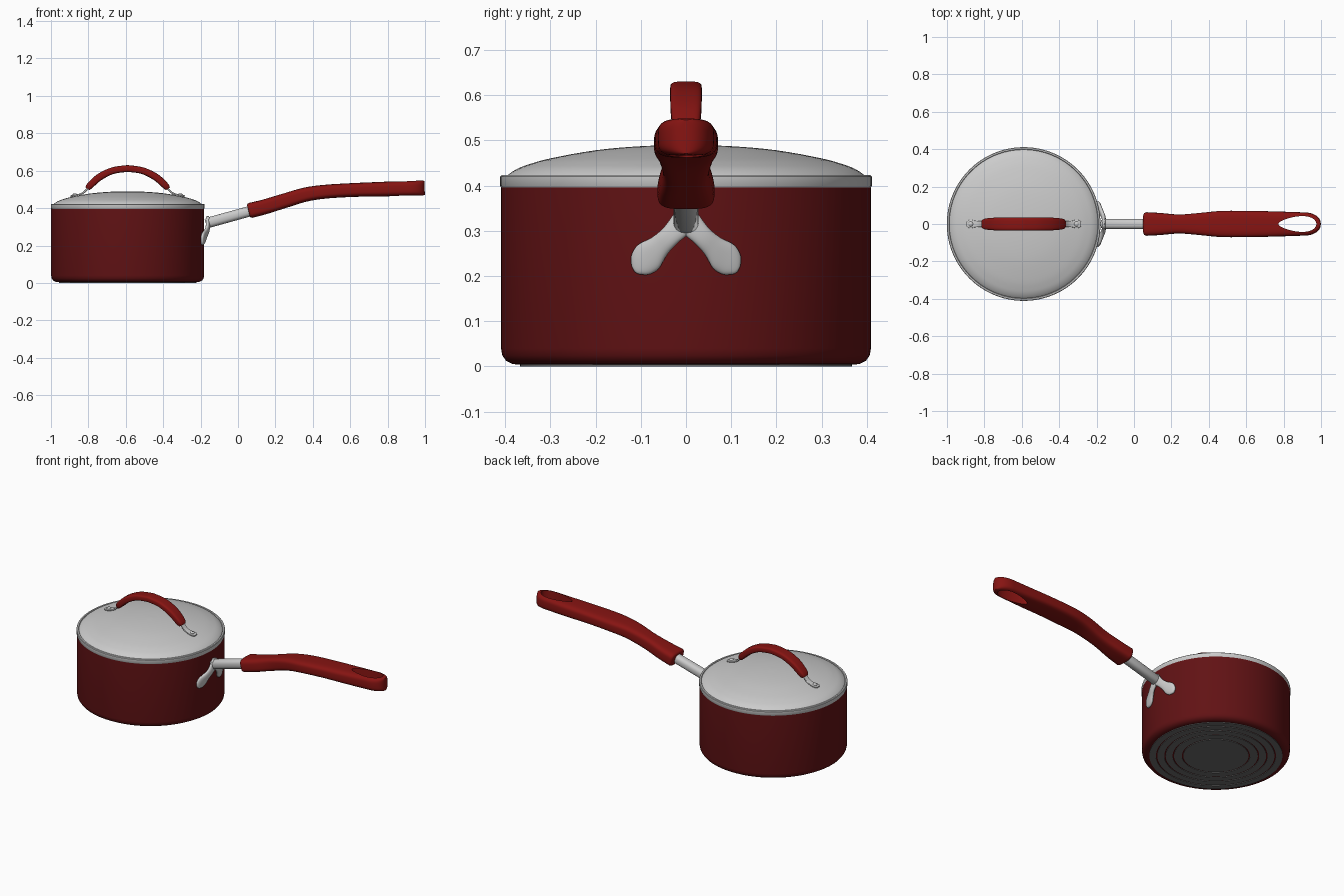
import bpy, bmesh, math
from mathutils import Vector

if "Cube" in bpy.data.objects:
    bpy.data.objects.remove(bpy.data.objects["Cube"])

CX, R = -0.59, 0.41          # pot axis and radius


def material(name, rgb):
    m = bpy.data.materials.new(name)
    m.diffuse_color = (*rgb, 1)
    m.use_nodes = True
    m.node_tree.nodes["Principled BSDF"].inputs["Base Color"].default_value = m.diffuse_color
    return m


POT = material("dark_red_enamel", (0.12, 0.006, 0.007))
GRIP = material("red_grip", (0.24, 0.007, 0.006))
BASE = material("dark_steel", (0.15, 0.15, 0.15))


def finish(name, bm, mat=None, angle=35):
    bmesh.ops.remove_doubles(bm, verts=bm.verts, dist=1e-5)
    bmesh.ops.recalc_face_normals(bm, faces=bm.faces)
    me = bpy.data.meshes.new(name)
    bm.to_mesh(me)
    bm.free()
    ob = bpy.data.objects.new(name, me)
    bpy.context.collection.objects.link(ob)
    if mat:
        me.materials.append(mat)
    smooth(ob, angle)
    return ob


def smooth(ob, angle=35):
    bpy.ops.object.select_all(action='DESELECT')
    ob.select_set(True)
    bpy.context.view_layer.objects.active = ob
    bpy.ops.object.shade_smooth_by_angle(angle=math.radians(angle))


def skin(bm, rings, closed_ends=True):
    vs = [[bm.verts.new(p) for p in ring] for ring in rings]
    n = len(vs[0])
    for a, b in zip(vs, vs[1:]):
        for i in range(n):
            j = (i + 1) % n
            bm.faces.new((a[i], a[j], b[j], b[i]))
    if closed_ends:
        bm.faces.new(vs[0])
        bm.faces.new(vs[-1])


def lathe(name, profile, mat=None, closed=False, segs=96, cx=CX, angle=35):
    bm = bmesh.new()
    prof = profile + profile[:1] if closed else profile
    rings = [[(cx + r * math.cos(2 * math.pi * i / segs), r * math.sin(2 * math.pi * i / segs), z)
              for i in range(segs)] for r, z in prof]
    skin(bm, rings, not closed)
    return finish(name, bm, mat, angle)


def spline(keys, sub=6):
    """Catmull-Rom through tuples of any length."""
    k = [keys[0]] + list(keys) + [keys[-1]]
    out = []
    for i in range(1, len(k) - 2):
        for s in range(sub):
            t = s / sub
            out.append([0.5 * (2 * b + (c - a) * t + (2 * a - 5 * b + 4 * c - d) * t * t
                               + (3 * b - a - 3 * c + d) * t ** 3)
                        for a, b, c, d in zip(*k[i - 1:i + 3])])
    return out + [list(keys[-1])]


def loft(name, secs, up=(0, 0, 1), power=2.0, mat=None, n=32, angle=40):
    """Sections are x, y, z, half width, half thickness along a path."""
    bm = bmesh.new()
    pts = [Vector(s[:3]) for s in secs]
    rings = []
    for i, s in enumerate(secs):
        tan = (pts[min(i + 1, len(pts) - 1)] - pts[max(i - 1, 0)]).normalized()
        side = Vector(up).cross(tan).normalized()
        nor = tan.cross(side)
        ring = []
        for k in range(n):
            a = 2 * math.pi * k / n
            c, d = math.cos(a), math.sin(a)
            c = math.copysign(abs(c) ** (2 / power), c)
            d = math.copysign(abs(d) ** (2 / power), d)
            ring.append(pts[i] + side * c * s[3] + nor * d * s[4])
        rings.append(ring)
    skin(bm, rings)
    return finish(name, bm, mat, angle)


# Hollow pot with rounded bottom edge
lathe("pot_body", [(0, 0.004), (0.372, 0.004), (0.385, 0.006), (0.398, 0.013), (0.406, 0.024),
                   (0.409, 0.04), (0.409, 0.398), (0.394, 0.398), (0.394, 0.04), (0.38, 0.02),
                   (0, 0.02)], POT)

# Base plate: centre disc and concentric bands with red gaps between
lathe("base_disc", [(0, 0.0), (0.18, 0.0), (0.18, 0.006), (0, 0.006)], BASE)
for i, (a, b) in enumerate([(0.188, 0.231), (0.239, 0.277), (0.285, 0.323), (0.331, 0.367)]):
    lathe(f"base_band_{i + 1}", [(a, 0), (b, 0), (b, 0.006), (a, 0.006)], BASE, closed=True)

# Lid rim and dome
lathe("lid_rim", [(0.385, 0.396), (0.409, 0.396), (0.411, 0.399), (0.411, 0.420), (0.408, 0.423),
                  (0.400, 0.423), (0.397, 0.418), (0.385, 0.415)], closed=True)
dome = spline([(0.400, 0.415), (0.393, 0.424), (0.375, 0.436), (0.35, 0.446), (0.3, 0.460),
               (0.2, 0.478), (0.1, 0.487), (0.0, 0.490)], 4)
lathe("lid_dome", [tuple(p) for p in dome] + [(0, 0.478), (0.3, 0.448), (0.385, 0.415)], angle=50)

# Lid handle: red arched grip, steel straps, feet and rivets
arch = spline([(-0.805, 0, 0.503, 0.021, 0.013), (-0.79, 0, 0.522, 0.029, 0.018),
               (-0.74, 0, 0.566, 0.034, 0.019), (-0.67, 0, 0.600, 0.035, 0.018),
               (-0.59, 0, 0.612, 0.035, 0.018)])
mirror = [[2 * CX - s[0]] + s[1:] for s in reversed(arch[:-1])]
loft("lid_grip", arch + mirror, power=4, mat=GRIP)
for tag, sgn in (("left", -1), ("right", 1)):
    strap = [(0.305, 0.463, 0.012), (0.298, 0.465, 0.019), (0.28, 0.468, 0.022), (0.262, 0.471, 0.018),
             (0.24, 0.480, 0.016), (0.222, 0.496, 0.016), (0.203, 0.520, 0.016)]
    loft(f"lid_strap_{tag}", spline([(CX + sgn * d, 0, z, w, 0.005) for d, z, w in strap], 4), power=4)
    lathe(f"lid_rivet_{tag}", [(0.013, 0.464), (0.013, 0.473), (0.009, 0.477), (0, 0.479)],
          segs=24, cx=CX + sgn * 0.282)

# Steel neck of the long handle
loft("handle_neck", [(-0.172, 0, 0.318, 0.022, 0.022), (-0.162, 0, 0.321, 0.028, 0.028),
                     (0.08, 0, 0.388, 0.028, 0.028)], power=2.4)

# Splayed two-legged bracket holding the neck to the pot
for tag, s in (("front", -1), ("back", 1)):
    leg = [(-0.162, -0.008 * s, 0.356, 0.008, 0.006), (-0.161, -0.005 * s, 0.345, 0.022, 0.010),
           (-0.160, 0.008 * s, 0.318, 0.027, 0.011), (-0.163, 0.036 * s, 0.288, 0.023, 0.011),
           (-0.173, 0.060 * s, 0.265, 0.026, 0.012), (-0.183, 0.083 * s, 0.243, 0.035, 0.012),
           (-0.190, 0.100 * s, 0.224, 0.029, 0.011), (-0.193, 0.110 * s, 0.213, 0.014, 0.008),
           (-0.194, 0.113 * s, 0.210, 0.003, 0.003)]
    loft(f"bracket_leg_{tag}", spline(leg, 5), up=(1, 0.15 * s, 0), power=2.3)

# Long handle grip with a rounded tip
grip = spline([(0.068, 0, 0.388, 0.063, 0.041), (0.14, 0, 0.406, 0.059, 0.040),
               (0.245, 0, 0.438, 0.051, 0.039), (0.36, 0, 0.472, 0.060, 0.038),
               (0.47, 0, 0.488, 0.070, 0.037), (0.62, 0, 0.497, 0.070, 0.037),
               (0.76, 0, 0.501, 0.067, 0.039), (0.91, 0, 0.506, 0.062, 0.041)])
tip = [(0.91 + 0.088 * math.sin(a), 0, 0.506 + 0.002 * math.sin(a), 0.062 * max(math.cos(a), 0.02) ** 0.85,
        0.041 - 0.004 * math.sin(a) ** 8) for a in [math.pi / 2 * i / 14 for i in range(1, 15)]]
start = [(0.056, 0, 0.385, 0.054, 0.033), (0.060, 0, 0.386, 0.060, 0.038)]
handle = loft("handle_grip", start + grip + tip, power=3.6, mat=GRIP, n=48)

# Teardrop hanging hole cut through the grip
bm = bmesh.new()
hole = []
for i in range(48):
    a = 2 * math.pi * i / 48
    u = math.cos(a)
    hole.append((0.873 + 0.102 * u, 0.046 * math.sin(a) * (0.88 + 0.28 * u)))
skin(bm, [[(x, y, z) for x, y in hole] for z in (0.3, 0.7)])
cutter = finish("hole_cutter", bm, GRIP)
cutter.hide_render = True
mod = handle.modifiers.new("hanging_hole", 'BOOLEAN')
mod.object, mod.operation, mod.solver = cutter, 'DIFFERENCE', 'EXACT'
bpy.context.view_layer.objects.active = handle
bpy.ops.object.modifier_apply(modifier=mod.name)
bpy.data.objects.remove(cutter)
smooth(handle, 40)
